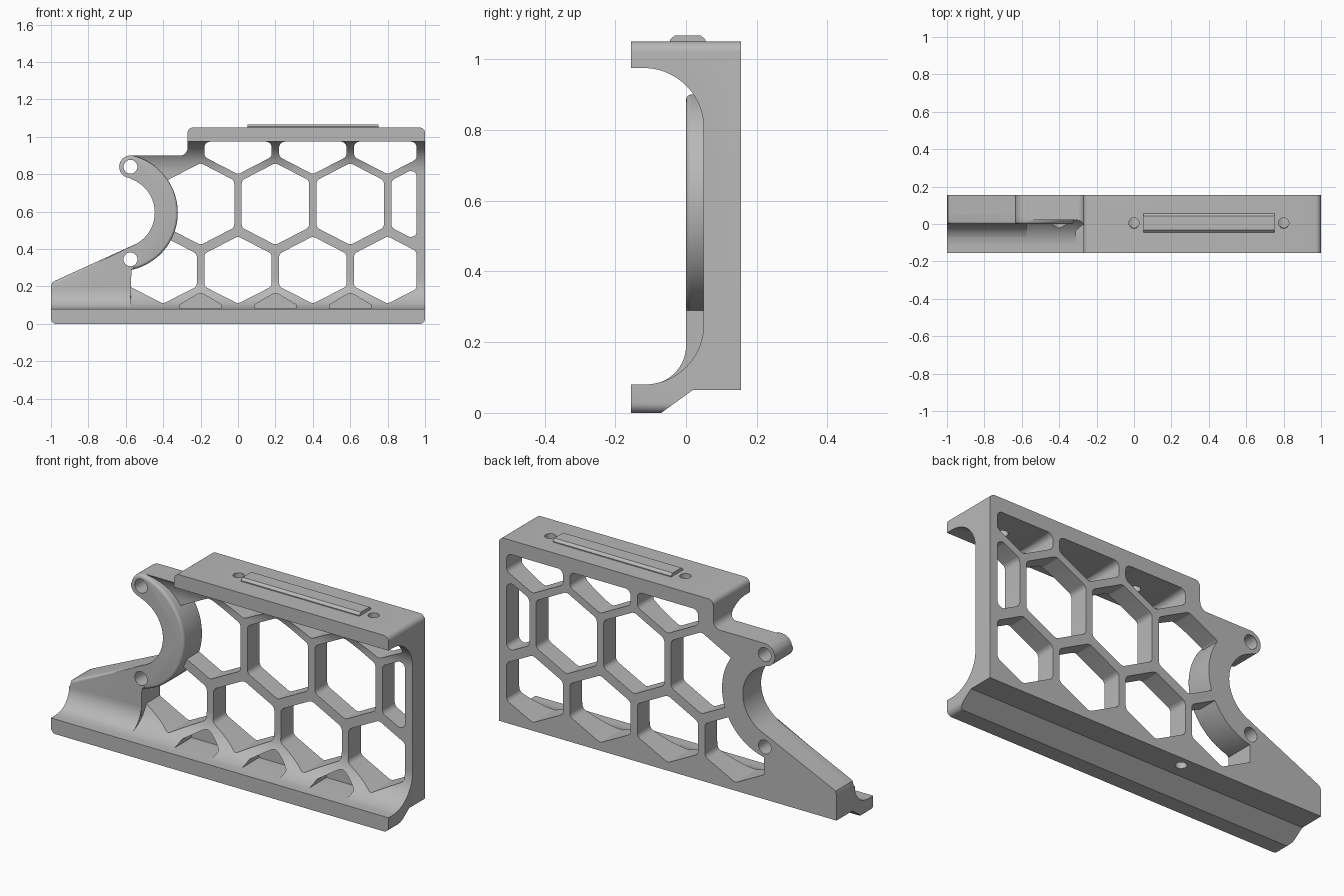
import bpy, bmesh
from math import sin, cos, tan, radians
from mathutils import Vector

cube = bpy.data.objects.get("Cube")
if cube:
    bpy.data.objects.remove(cube, do_unlink=True)

grey = bpy.data.materials.new("plain grey")
grey.use_nodes = True
grey.diffuse_color = (0.48, 0.48, 0.48, 1)
grey.node_tree.nodes["Principled BSDF"].inputs["Base Color"].default_value = grey.diffuse_color


def arc(cx, cy, r, a0, a1, n=24):
    angles = [radians(a0 + (a1 - a0) * i / n) for i in range(n + 1)]
    return [(cx + r * cos(a), cy + r * sin(a)) for a in angles]


def rounded(points, r, n=6):
    """Replace each corner of a polygon by a fillet arc."""
    out = []
    for i, p in enumerate(points):
        p = Vector(p)
        a = (Vector(points[i - 1]) - p).normalized()
        b = (Vector(points[(i + 1) % len(points)]) - p).normalized()
        half = a.angle(b) / 2
        t = r / tan(half)
        c = p + (a + b).normalized() * (r / sin(half))
        u, v = p + a * t - c, p + b * t - c
        for k in range(n + 1):
            d = u.lerp(v, k / n).normalized() * r
            out.append(tuple(c + d))
    return out


def clip_right(points, limit):
    """Trim a polygon to x <= limit."""
    out = []
    for i, q in enumerate(points):
        p = points[i - 1]
        if (p[0] > limit) != (q[0] > limit):
            k = (limit - p[0]) / (q[0] - p[0])
            out.append((limit, p[1] + k * (q[1] - p[1])))
        if q[0] <= limit:
            out.append(q)
    return out


def add_prism(bm, points, lo, hi, axis):
    """Extrude a polygon along x (points are y, z), y (x, z) or z (x, y)."""
    place = {"x": lambda p: (lo, p[0], p[1]),
             "y": lambda p: (p[0], lo, p[1]),
             "z": lambda p: (p[0], p[1], lo)}[axis]
    face = bm.faces.new([bm.verts.new(place(p)) for p in points])
    ext = bmesh.ops.extrude_face_region(bm, geom=[face])
    move = Vector([(hi - lo) * (axis == k) for k in "xyz"])
    verts = [g for g in ext["geom"] if isinstance(g, bmesh.types.BMVert)]
    bmesh.ops.translate(bm, vec=move, verts=verts)


def make(name, prisms, tweak=None):
    bm = bmesh.new()
    for prism in prisms:
        add_prism(bm, *prism)
    bmesh.ops.recalc_face_normals(bm, faces=bm.faces)
    if tweak:
        tweak(bm)
    mesh = bpy.data.meshes.new(name)
    bm.to_mesh(mesh)
    bm.free()
    mesh.materials.append(grey)
    ob = bpy.data.objects.new(name, mesh)
    bpy.context.collection.objects.link(ob)
    return ob


def activate(ob):
    bpy.ops.object.select_all(action="DESELECT")
    ob.select_set(True)
    bpy.context.view_layer.objects.active = ob


def boolean(ob, prisms, operation="DIFFERENCE"):
    cutter = make("cutter", prisms)
    cutter.hide_render = True
    mod = ob.modifiers.new("cut", "BOOLEAN")
    mod.operation, mod.solver, mod.object = operation, "EXACT", cutter
    activate(ob)
    bpy.ops.object.modifier_apply(modifier=mod.name)
    bpy.data.objects.remove(cutter, do_unlink=True)


# Shared left edge: bolt boss, round cradle, sloping foot
CX, CZ = -0.635, 0.595
left_edge = (arc(-0.575, 0.84, 0.06, 90, 265, 18)
             + arc(CX, CZ, 0.19, 71, -62, 32)
             + [(-0.975, 0.232), (-0.994, 0.22), (-1, 0.2)])

# Frame: C-shaped section trimmed to the side outline
section = ([(-0.155, 0), (-0.07, 0), (0.02, 0.065), (0.155, 0.065),
            (0.155, 1.1), (-0.155, 1.1), (-0.155, 0.975)]
           + arc(-0.12, 0.805, 0.17, 90, 0) + arc(-0.12, 0.25, 0.17, 0, -90)
           + [(-0.155, 0.08)])
outline = (arc(-0.97, 0.029, 0.03, 180, 270, 6) + arc(0.97, 0.029, 0.03, -90, 0, 6)
           + arc(0.97, 1.02, 0.03, 0, 90, 6) + arc(-0.24, 1.02, 0.03, 90, 180, 6)
           + arc(-0.31, 0.94, 0.04, 0, -90, 6) + left_edge)
frame = make("frame", [(section, -1.1, 1.1, "x")])
boolean(frame, [(outline, -0.3, 0.3, "y")], "INTERSECT")


# Honeycomb openings
def cell(cx, bottom, low, high, top):
    w = 0.18
    pts = [(cx, bottom), (cx + w, low), (cx + w, high)]
    pts += [(cx, top)] if top > high + 0.001 else []
    pts += [(cx - w, high), (cx - w, low)]
    return (rounded(clip_right(pts, 0.955), 0.03), -0.3, 0.3, "y")


cells = [cell(x, 0.108, 0.2, 0.375, 0.468) for x in (-0.4, 0, 0.4, 0.8)]
cells += [cell(x, 0.422, 0.515, 0.767, 0.86) for x in (-0.2, 0.2, 0.6, 1.0)]
cells += [cell(x, 0.8, 0.893, 0.974, 0.974) for x in (0, 0.4, 0.8)]
boolean(frame, cells)

# Shallow pockets in the lower fillet, between the bottom cells
pockets = [([(x - 0.11, 0.081), (x + 0.11, 0.081), (x + 0.11, 0.103), (x + 0.02, 0.157),
             (x, 0.163), (x - 0.02, 0.157), (x - 0.11, 0.103)], -0.3, 0.05, "y")
           for x in (-0.2, 0.2, 0.6)]
boolean(frame, pockets)

# Vertical screw holes
screws = [(arc(x, y, 0.028, 0, 345, 23), lo, hi, "z")
          for x, y, lo, hi in ((0, 0.005, 0.85, 1.2), (0.8, 0.005, 0.85, 1.2),
                               (-0.2, 0.1, -0.1, 0.13))]
boolean(frame, screws)


# Clamp arm: thicker crescent and foot with softened front edges
def soften(bm):
    edges = []
    for e in bm.edges:
        mid = (e.verts[0].co + e.verts[1].co) / 2
        dist = Vector((mid.x - CX, mid.z - CZ)).length
        if all(abs(v.co.y) < 0.0001 for v in e.verts) and dist > 0.25 and mid.z > 0.2:
            edges.append(e)
    bmesh.ops.bevel(bm, geom=edges, offset=0.015, segments=4, profile=0.5,
                    affect="EDGES", clamp_overlap=False)


arm_outline = (list(reversed(left_edge)) + arc(CX, CZ, 0.313, 77, -78, 40)
               + [(-0.575, 0.07), (-1, 0.07)])
arm = make("clamp_arm", [(arm_outline, 0, 0.155, "y")], soften)

# Concave fillet joining foot and lower flange
fillet = arc(-0.11, 0.19, 0.11, -90, 0, 14) + [(0.06, 0.19), (0.06, 0.07), (-0.11, 0.07)]
foot = make("foot_fillet", [(fillet, -1, -0.575, "x")])

# Bolt holes through arm and frame
bolts = [(arc(-0.575, z, 0.037, 0, 350, 35), -0.3, 0.3, "y") for z in (0.84, 0.345)]
for part in (frame, arm):
    boolean(part, bolts)

# Raised chamfered strip on top
strip = [(-0.045, 1.045), (0.055, 1.045), (0.055, 1.055),
         (0.042, 1.067), (-0.032, 1.067), (-0.045, 1.055)]
rail = make("top_strip", [(strip, 0.05, 0.75, "x")])

for part in (frame, arm, foot, rail):
    activate(part)
    bpy.ops.object.shade_smooth_by_angle(angle=radians(30))
